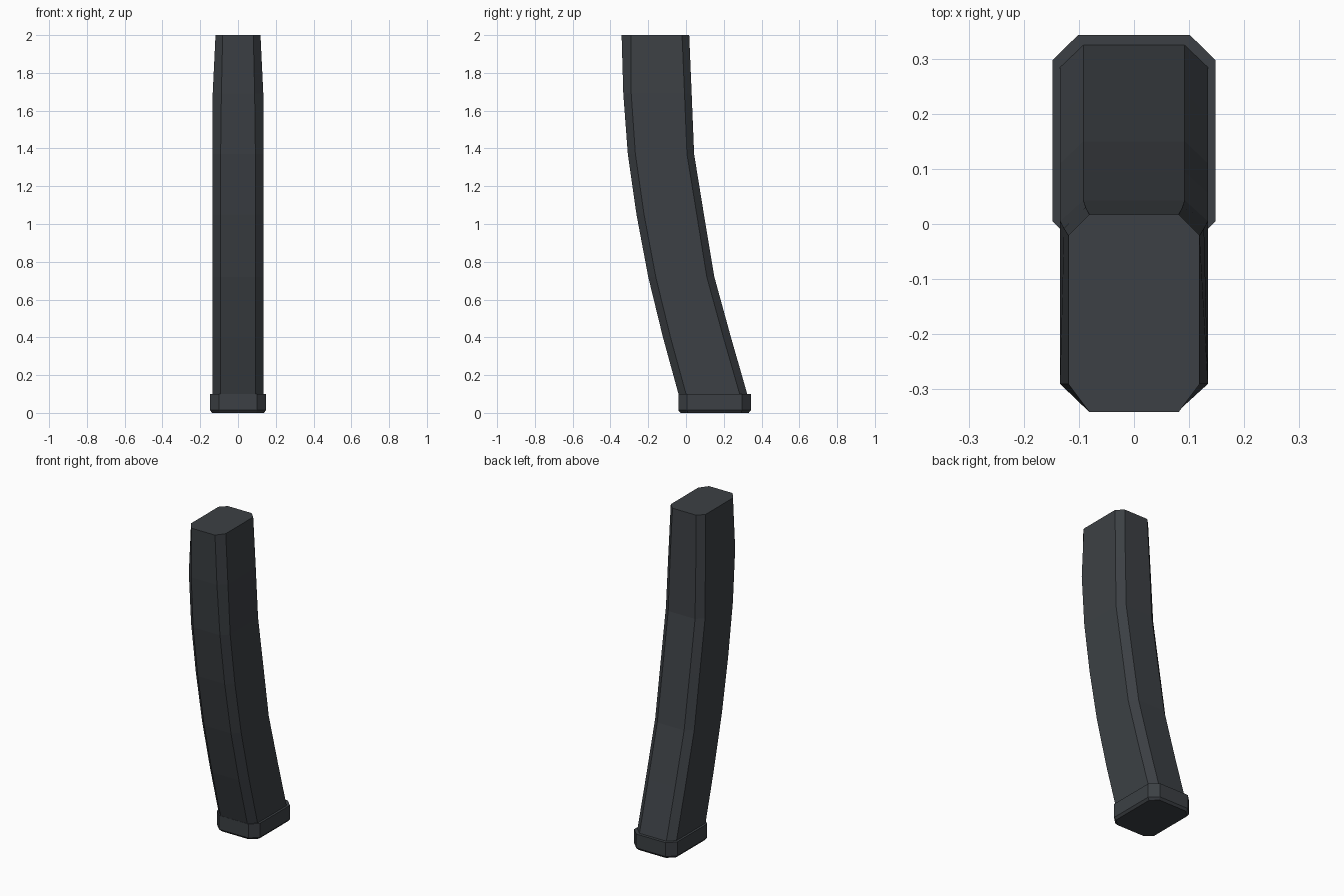
import bpy

if "Cube" in bpy.data.objects:
    bpy.data.objects.remove(bpy.data.objects["Cube"])

metal = bpy.data.materials.new("dark_grey_metal")
metal.diffuse_color = (0.045, 0.051, 0.058, 1)
metal.use_nodes = True
metal.node_tree.nodes["Principled BSDF"].inputs["Base Color"].default_value = metal.diffuse_color


def loft(name, rings):
    """Skin a stack of equal-sided rings and cap both ends."""
    n = len(rings[0])
    verts = [v for r in rings for v in r]
    faces = [(k * n + i, k * n + (i + 1) % n, (k + 1) * n + (i + 1) % n, (k + 1) * n + i)
             for k in range(len(rings) - 1) for i in range(n)]
    faces += [tuple(reversed(range(n))), tuple(range((len(rings) - 1) * n, len(rings) * n))]
    mesh = bpy.data.meshes.new(name)
    mesh.from_pydata(verts, [], faces)
    mesh.materials.append(metal)
    obj = bpy.data.objects.new(name, mesh)
    bpy.context.collection.objects.link(obj)
    return obj


def octagon(z, front, front_side, back_side, back, flat, half_f, half_b):
    """Chamfered rectangle, mirrored in x, counter-clockwise from above."""
    right = [(flat, front, z), (half_f, front_side, z), (half_b, back_side, z), (flat, back, z)]
    return right + [(-x, y, h) for x, y, h in reversed(right)]


# Curved body: z, front, front side edge, back side edge, back, flat half width, half widths
body = [
    (0.09, -0.037, 0.003, 0.287, 0.327, 0.092, 0.134, 0.134),
    (0.40, -0.122, -0.082, 0.198, 0.238, 0.092, 0.134, 0.134),
    (0.72, -0.200, -0.160, 0.110, 0.150, 0.092, 0.134, 0.134),
    (1.05, -0.262, -0.222, 0.057, 0.095, 0.092, 0.134, 0.134),
    (1.37, -0.308, -0.268, 0.005, 0.043, 0.092, 0.134, 0.134),
    (1.69, -0.332, -0.290, -0.008, 0.030, 0.088, 0.134, 0.127),
    (2.00, -0.341, -0.290, -0.021, 0.017, 0.081, 0.119, 0.119),
]
loft("curved_body", [octagon(*r) for r in body])

# Base plate with a small bevel round its underside
plate = [
    (0.0, -0.029, 0.010, 0.292, 0.332, 0.094, 0.137, 0.137),
    (0.014, -0.041, 0.005, 0.297, 0.343, 0.101, 0.148, 0.148),
    (0.10, -0.041, 0.005, 0.297, 0.343, 0.101, 0.148, 0.148),
]
loft("base_plate", [octagon(*r) for r in plate])
